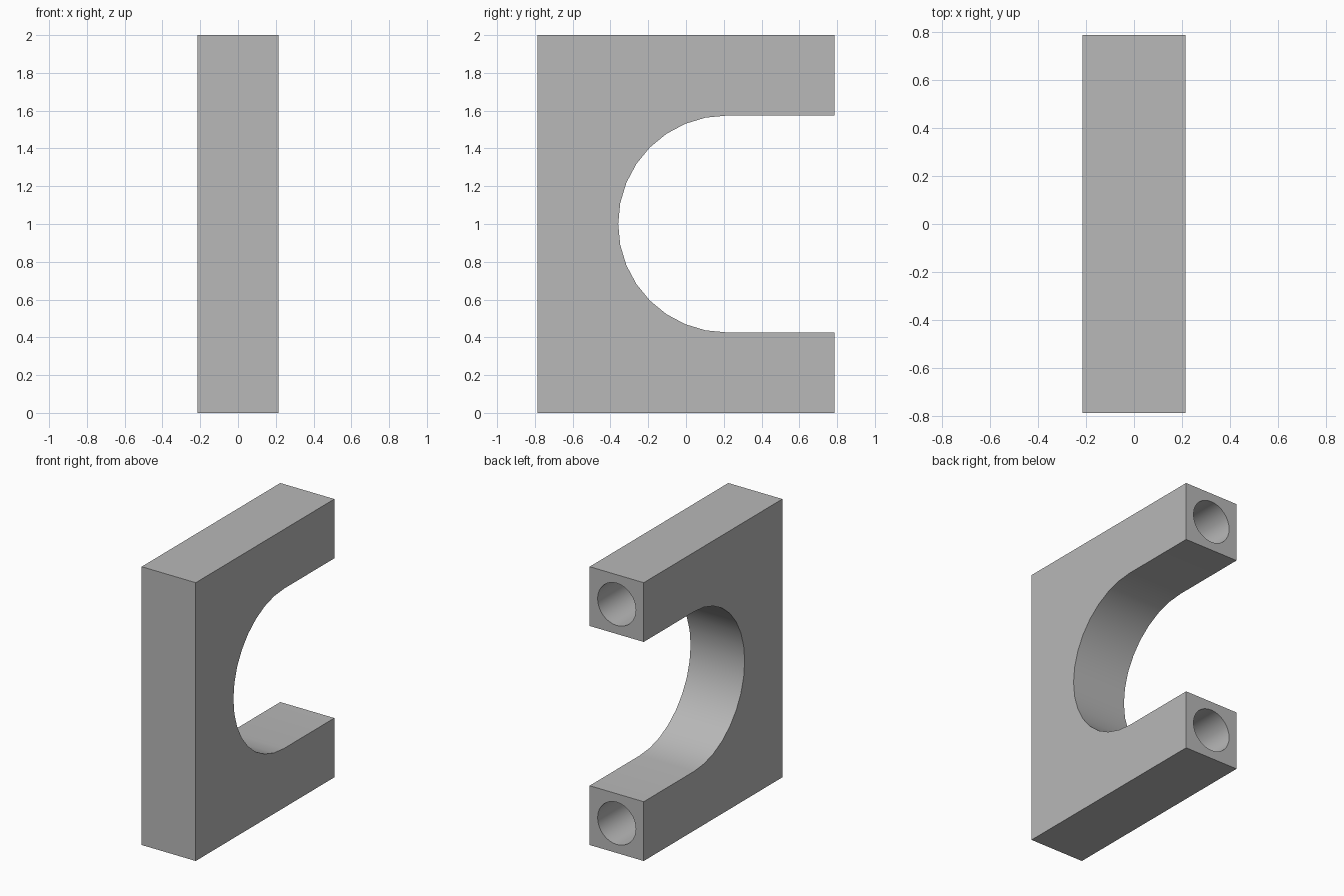
import bpy, bmesh, math

cube = bpy.data.objects.get("Cube")
if cube:
    bpy.data.objects.remove(cube, do_unlink=True)

HALF_W, HALF_D, HEIGHT = 0.215, 0.787, 2.0
ARC_Y, ARC_R, ARC_STEPS = 0.215, 0.574, 16
BORE_R, BORE_DEPTH = 0.152, 0.6
MID = HEIGHT / 2

# Single grey finish
grey = bpy.data.materials.new("plain grey")
grey.use_nodes = True
colour = (0.48, 0.48, 0.48, 1)
grey.diffuse_color = colour
grey.node_tree.nodes["Principled BSDF"].inputs["Base Color"].default_value = colour

# Side profile: rectangular plate with a round-bottomed slot open at the back
profile = [(HALF_D, HEIGHT), (-HALF_D, HEIGHT), (-HALF_D, 0), (HALF_D, 0), (HALF_D, MID - ARC_R)]
for i in range(ARC_STEPS + 1):
    a = math.pi * i / ARC_STEPS
    profile.append((ARC_Y - ARC_R * math.sin(a), MID - ARC_R * math.cos(a)))
profile.append((HALF_D, MID + ARC_R))

bm = bmesh.new()
face = bm.faces.new([bm.verts.new((-HALF_W, y, z)) for y, z in profile])
solid = bmesh.ops.extrude_face_region(bm, geom=[face])
bmesh.ops.translate(bm, verts=[g for g in solid["geom"] if isinstance(g, bmesh.types.BMVert)],
                    vec=(2 * HALF_W, 0, 0))
bmesh.ops.recalc_face_normals(bm, faces=bm.faces)
mesh = bpy.data.meshes.new("clamp_body")
bm.to_mesh(mesh)
bm.free()
mesh.materials.append(grey)
body = bpy.data.objects.new("clamp_body", mesh)
bpy.context.collection.objects.link(body)
bpy.context.view_layer.objects.active = body
body.select_set(True)

# Blind bores in the ends of both arms
arm_mid = (MID - ARC_R) / 2
for z in (arm_mid, HEIGHT - arm_mid):
    bpy.ops.mesh.primitive_cylinder_add(vertices=32, radius=BORE_R, depth=2 * BORE_DEPTH,
                                        location=(0, HALF_D, z), rotation=(math.pi / 2, 0, 0))
    cutter = bpy.context.object
    cutter.name = "bore_cutter"
    cutter.hide_render = True
    cutter.data.materials.append(grey)
    bore = body.modifiers.new("bore", "BOOLEAN")
    bore.operation = "DIFFERENCE"
    bore.solver = "EXACT"
    bore.object = cutter
    bpy.ops.object.select_all(action="DESELECT")
    bpy.context.view_layer.objects.active = body
    body.select_set(True)
    bpy.ops.object.modifier_apply(modifier=bore.name)
    bpy.data.objects.remove(cutter, do_unlink=True)

# Smooth slot and bores, crisp edges elsewhere
bpy.ops.object.shade_smooth_by_angle(angle=math.radians(30))
